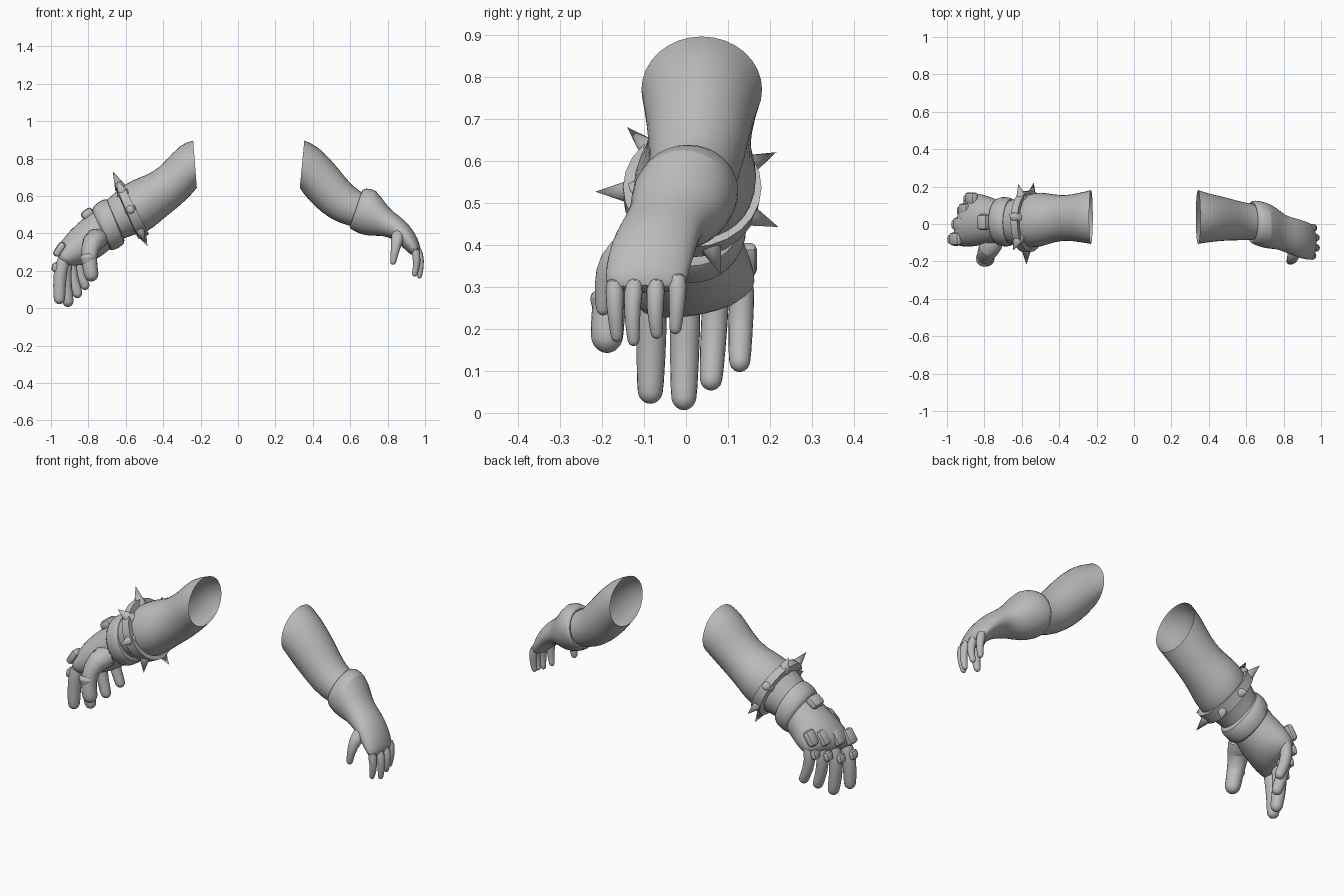
import bpy, bmesh, math
from mathutils import Vector, Matrix

if "Cube" in bpy.data.objects:
    bpy.data.objects.remove(bpy.data.objects["Cube"])

grey = bpy.data.materials.new("grey")
grey.diffuse_color = (0.5, 0.5, 0.5, 1)
grey.use_nodes = True
grey.node_tree.nodes["Principled BSDF"].inputs["Base Color"].default_value = grey.diffuse_color


def finish(name, bm, subsurf=0, angle=40):
    bmesh.ops.recalc_face_normals(bm, faces=bm.faces)
    me = bpy.data.meshes.new(name)
    bm.to_mesh(me)
    bm.free()
    me.materials.append(grey)
    ob = bpy.data.objects.new(name, me)
    bpy.context.collection.objects.link(ob)
    if subsurf:
        ob.modifiers.new("smooth", "SUBSURF").levels = subsurf
    bpy.ops.object.select_all(action='DESELECT')
    ob.select_set(True)
    bpy.context.view_layer.objects.active = ob
    bpy.ops.object.shade_smooth_by_angle(angle=math.radians(angle))
    return ob


def skin(bm, rings, cap_start, cap_end):
    """Join rings of points with quads."""
    vs = [[bm.verts.new(p) for p in r] for r in rings]
    n = len(vs[0])
    for a, b in zip(vs, vs[1:]):
        for i in range(n):
            bm.faces.new((a[i], a[(i + 1) % n], b[(i + 1) % n], b[i]))
    if cap_start:
        bm.faces.new(vs[0])
    if cap_end:
        bm.faces.new(vs[-1])


def sleeve(name, sections, cap_start=False, cap_end=False, n=16, subsurf=1):
    """Loft of ovals: top x, z, bottom x, z, front y, back y, skew."""
    rings = []
    for xt, zt, xb, zb, y0, y1, *skew in sections:
        k = skew[0] if skew else 0
        c = Vector(((xt + xb) / 2, (y0 + y1) / 2, (zt + zb) / 2))
        up = Vector(((xt - xb) / 2, 0, (zt - zb) / 2))
        side = Vector((k, (y1 - y0) / 2, abs(k) * 0.6))
        rings.append([c + up * math.cos(2 * math.pi * i / n) + side * math.sin(2 * math.pi * i / n)
                      for i in range(n)])
    bm = bmesh.new()
    skin(bm, rings, cap_start, cap_end)
    return finish(name, bm, subsurf)


def digit(name, pts, radii, n=10):
    """Tapered tube with a rounded tip."""
    pts, radii = [Vector(p) for p in pts], list(radii)
    d = (pts[-1] - pts[-2]).normalized()
    end, r = pts[-1], radii[-1]
    for a in (30, 58, 80):
        pts.append(end + d * r * math.sin(math.radians(a)))
        radii.append(r * math.cos(math.radians(a)))
    rings = []
    for i, p in enumerate(pts):
        t = (pts[min(i + 1, len(pts) - 1)] - pts[max(i - 1, 0)]).normalized()
        u = t.cross(Vector((0, 1, 0))).normalized()
        v = t.cross(u)
        rings.append([p + (u * math.cos(2 * math.pi * k / n) + v * math.sin(2 * math.pi * k / n)) * radii[i]
                      for k in range(n)])
    bm = bmesh.new()
    skin(bm, rings, True, True)
    return finish(name, bm, 1)


def plate(name, centre, normal, size):
    """Rounded slab lying flat against a surface."""
    n = Vector(normal).normalized()
    y = Vector((0, 1, 0))
    rot = Matrix((y.cross(n), y, n)).transposed().to_4x4()
    bm = bmesh.new()
    bmesh.ops.create_cube(bm, size=1)
    bmesh.ops.scale(bm, vec=size, verts=bm.verts)
    bmesh.ops.bevel(bm, geom=bm.edges[:], offset=min(size) * 0.4, segments=2, profile=0.5, affect='EDGES')
    bmesh.ops.transform(bm, matrix=Matrix.Translation(centre) @ rot, verts=bm.verts)
    return finish(name, bm)


# --- Large armoured arm ---
sleeve("large_forearm", [
    (-.24, .90, -.22, .64, -.11, .185), (-.31, .88, -.265, .585, -.10, .17),
    (-.39, .785, -.335, .525, -.09, .155), (-.46, .725, -.40, .475, -.10, .16),
    (-.535, .70, -.455, .425, -.125, .175), (-.60, .67, -.50, .40, -.13, .165),
    (-.66, .62, -.56, .39, -.12, .145), (-.72, .565, -.62, .365, -.105, .125)])
sleeve("spiked_band", [
    (-.615, .655, -.49, .42, -.13, .155), (-.625, .68, -.475, .395, -.15, .18),
    (-.66, .665, -.53, .37, -.15, .175), (-.655, .64, -.545, .395, -.13, .15)],
    True, True, 24, 0)
sleeve("large_glove_cuff", [
    (-.685, .565, -.61, .38, -.09, .11), (-.70, .59, -.60, .345, -.12, .14),
    (-.735, .58, -.635, .32, -.125, .15), (-.775, .55, -.675, .30, -.12, .145),
    (-.79, .515, -.70, .32, -.09, .12)], True, True)
sleeve("large_hand", [
    (-.74, .55, -.65, .34, -.10, .125), (-.83, .48, -.71, .29, -.11, .14, .01),
    (-.90, .42, -.77, .25, -.125, .16, .03), (-.95, .35, -.83, .23, -.125, .17, .04),
    (-.96, .29, -.87, .23, -.11, .16, .04)], False, True)

# Spikes around the band
axis = Vector((-.91, 0, -.42)).normalized()
up = Vector((-.42, 0, .91)).normalized()
for i, a in enumerate((180, 132, 80, 27, -24, -72, -126)):
    d = up * math.sin(math.radians(a)) + Vector((0, math.cos(math.radians(a)), 0))
    bm = bmesh.new()
    bmesh.ops.create_cone(bm, cap_ends=True, segments=8, radius1=.034, radius2=0, depth=.10)
    pos = Vector((-.575, .012, .527)) + d * .178
    bmesh.ops.transform(bm, matrix=Matrix.Translation(pos) @ d.to_track_quat('Z', 'Y').to_matrix().to_4x4(),
                        verts=bm.verts)
    finish("spike_%d" % i, bm, angle=60)

# Fingers with knuckle and joint plates: knuckle, tip, radius
for name, (kx, ky, kz), (tx, ty, tz), r in (
        ("index", (-.925, -.08, .29), (-.955, -.085, .055), .037),
        ("middle", (-.905, -.0, .31), (-.91, -.005, .04), .037),
        ("ring", (-.875, .075, .33), (-.86, .06, .083), .033),
        ("pinky", (-.84, .135, .34), (-.82, .128, .125), .031)):
    mid = Vector((kx - .03, (ky + ty) / 2, kz * .55 + tz * .45))
    digit("large_%s_finger" % name, [(kx, ky, kz), mid, (tx, ty, tz)], [r * 1.05, r * 1.04, r * .92])
    plate("knuckle_plate_" + name, (kx - .03, ky, kz + .025), (-.85, 0, .55), (.085, .068, .04))
    plate("joint_plate_" + name, mid + Vector((-.022, 0, .035)), (-1, 0, .25), (.05, .05, .035))
digit("large_thumb", [(-.73, -.06, .38), (-.785, -.14, .36), (-.80, -.185, .27), (-.785, -.188, .185)],
      [.075, .062, .043, .043])
digit("large_thumb_ring", [(-.802, -.178, .29), (-.80, -.185, .262), (-.799, -.187, .25)],
      [.047, .05, .04])
plate("wrist_plate", (-.805, .01, .505), (-.6, 0, .8), (.07, .085, .05))

# --- Small gloved arm ---
sleeve("small_forearm", [
    (.355, .90, .33, .64, -.11, .185), (.43, .87, .37, .58, -.10, .165),
    (.54, .75, .45, .505, -.09, .145), (.61, .65, .53, .455, -.09, .12),
    (.70, .60, .63, .43, -.085, .105)])
sleeve("small_glove", [
    (.68, .60, .60, .45, -.08, .10), (.655, .63, .592, .43, -.10, .125),
    (.68, .645, .61, .415, -.115, .13), (.74, .64, .67, .385, -.135, .12),
    (.785, .565, .735, .385, -.135, .09), (.83, .515, .77, .385, -.15, .05),
    (.89, .475, .82, .375, -.17, .035), (.945, .41, .865, .335, -.19, .02),
    (.975, .34, .91, .30, -.195, .005), (.98, .295, .925, .28, -.19, -.005)], True, True)

for name, knuckle, mid, tip in (
        ("index", (.945, -.17, .33), (.96, -.17, .25), (.945, -.165, .185)),
        ("middle", (.955, -.12, .33), (.98, -.13, .25), (.97, -.125, .175)),
        ("ring", (.955, -.07, .33), (.98, -.075, .25), (.965, -.07, .192)),
        ("pinky", (.945, -.02, .34), (.965, -.02, .27), (.955, -.025, .203))):
    digit("small_%s_finger" % name, [knuckle, mid, tip], [.027, .021, .016])
digit("small_thumb", [(.86, -.12, .41), (.85, -.185, .36), (.838, -.198, .30), (.83, -.198, .25)],
      [.045, .033, .023, .018])
